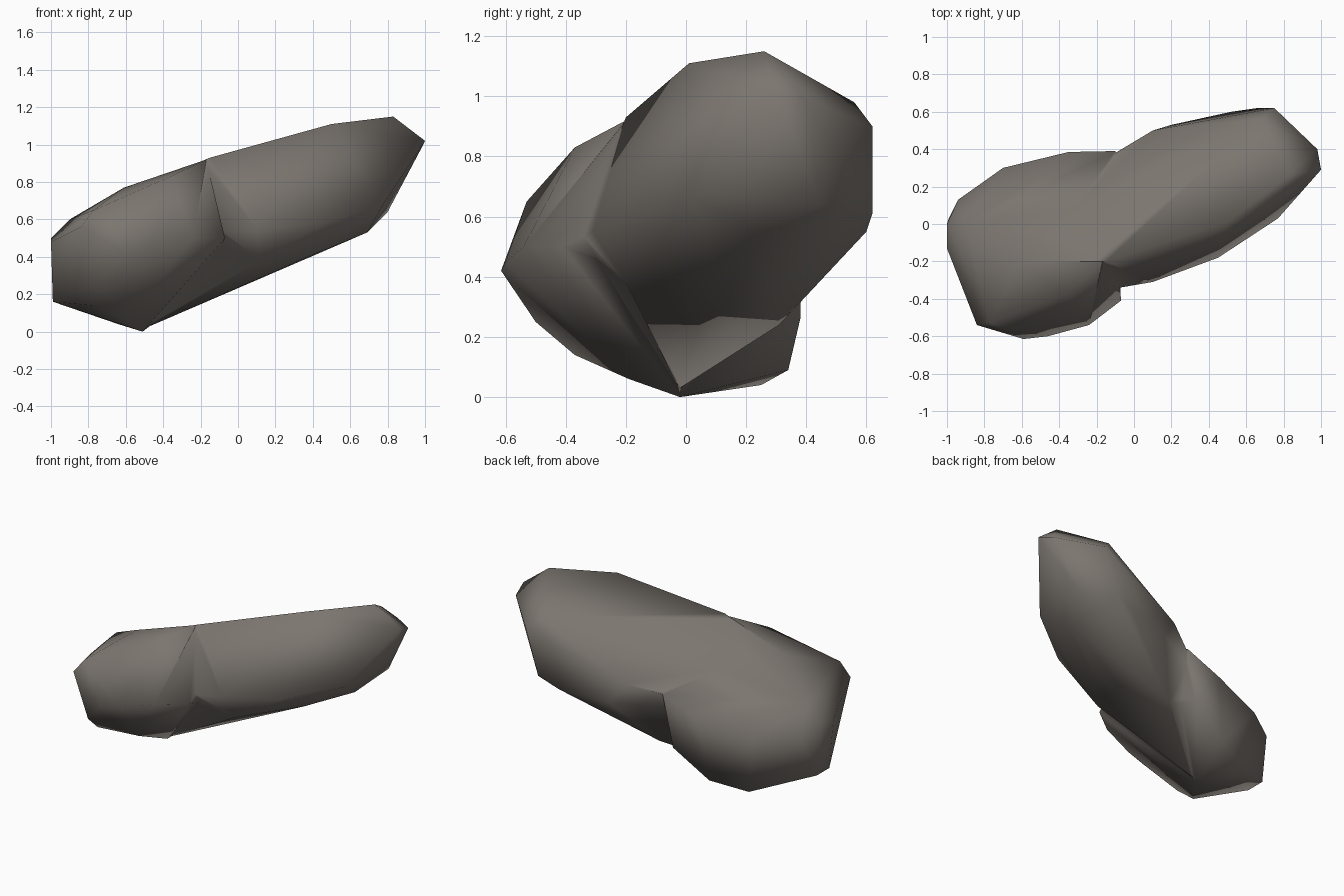
import bpy, bmesh

if "Cube" in bpy.data.objects:
    bpy.data.objects.remove(bpy.data.objects["Cube"])

# Corner points of the two convex lumps that make up the rock
LOW_END = [
    (-.99, -.1, .16), (-.99, .03, .16), (-1, -.13, .48), (-1, 0, .5), (-.94, .13, .42),
    (-.9, 0, .6), (-.84, -.54, .56), (-.77, -.53, .65), (-.59, -.615, .42), (-.46, -.6, .45),
    (-.24, -.54, .5), (-.07, -.41, .5), (-.76, -.5, .25), (-.78, -.37, .14), (-.6, -.19, .06),
    (-.51, -.02, 0), (-.64, .25, .04), (-.41, .34, .09), (-.17, .38, .26), (-.35, .385, .5),
    (-.7, .3, .42), (-.61, -.2, .77), (-.36, -.37, .83), (-.17, -.2, .92), (-.1, .39, .6),
]
HIGH_END = [
    (.83, .26, 1.15), (.5, .01, 1.11), (-.15, -.2, .93), (1, .29, 1.02), (.98, .4, .98),
    (.67, .56, .98), (.75, .62, .9), (.66, .62, .61), (.52, .6, .55), (.2, .42, .38),
    (.69, .25, .53), (.42, .1, .42), (.8, .45, .64), (.1, .5, .66), (.2, .53, .52),
    (.45, -.18, .58), (.77, .03, .67), (.1, -.31, .55), (.12, -.2, .38), (-.02, .31, .24),
    (-.47, -.02, .03), (-.58, -.18, .75), (-.4, .2, .5), (-.25, -.37, .52),
]

stone = bpy.data.materials.new("warm grey stone")
stone.diffuse_color = (0.20, 0.18, 0.16, 1)
stone.use_nodes = True
stone.node_tree.nodes["Principled BSDF"].inputs["Base Color"].default_value = stone.diffuse_color


def lump(name, points):
    """Smooth-shaded convex hull of the given corners."""
    bm = bmesh.new()
    for p in points:
        bm.verts.new(p)
    hull = bmesh.ops.convex_hull(bm, input=bm.verts[:])
    loose = {g for g in hull["geom_interior"] + hull["geom_unused"]
             if isinstance(g, bmesh.types.BMVert)}
    bmesh.ops.delete(bm, geom=list(loose), context='VERTS')
    bmesh.ops.recalc_face_normals(bm, faces=bm.faces[:])
    for f in bm.faces:
        f.smooth = True
    mesh = bpy.data.meshes.new(name)
    bm.to_mesh(mesh)
    bm.free()
    mesh.materials.append(stone)
    obj = bpy.data.objects.new(name, mesh)
    bpy.context.collection.objects.link(obj)
    return obj


# Rock: the two lumps fused into one skin
rock = lump("rock", LOW_END)
high_end = lump("rock_high_end_helper", HIGH_END)
fuse = rock.modifiers.new("fuse", 'BOOLEAN')
fuse.operation = 'UNION'
fuse.solver = 'EXACT'
fuse.object = high_end
high_end.hide_render = True
high_end.hide_set(True)
